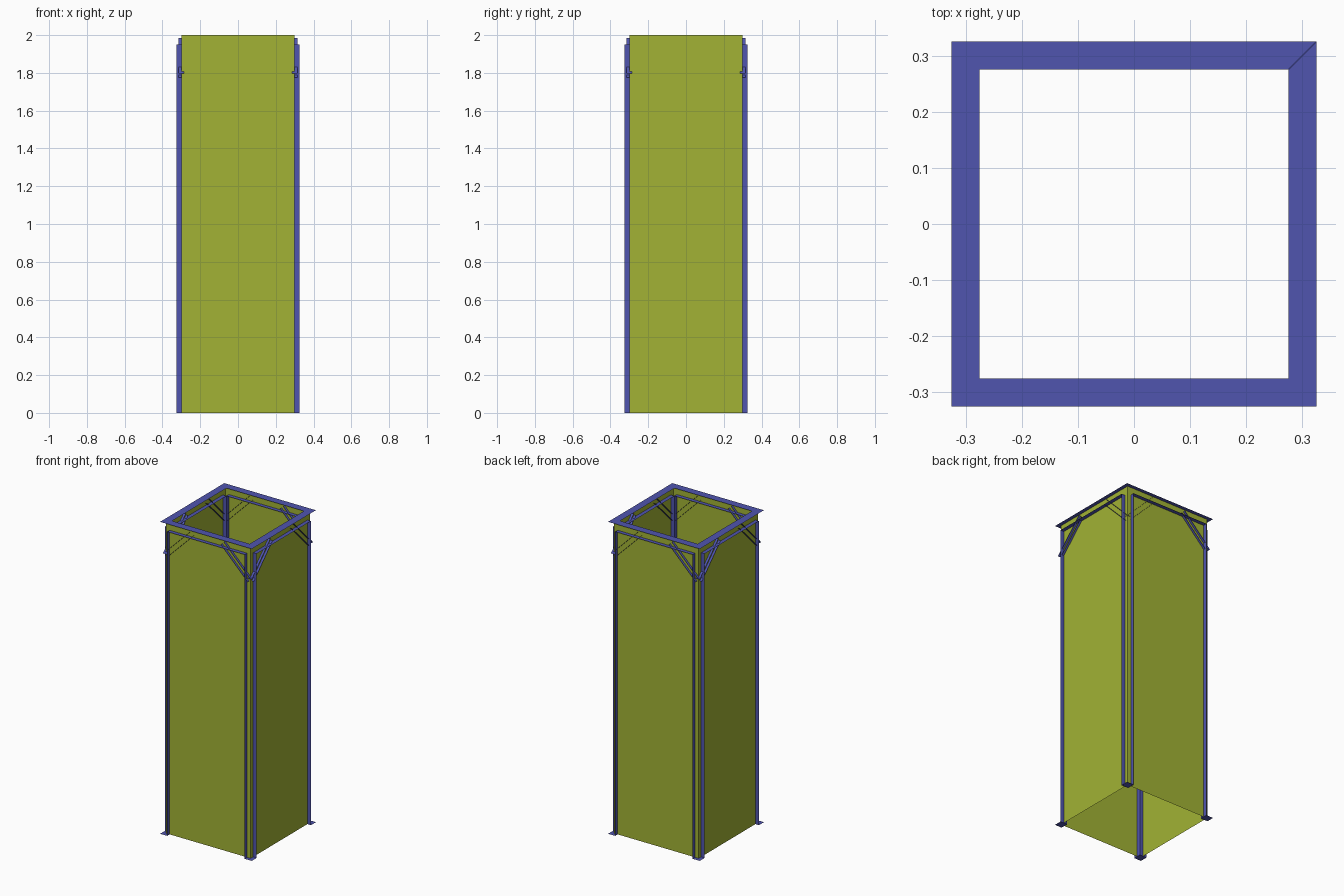
import bpy, math

if "Cube" in bpy.data.objects:
    bpy.data.objects.remove(bpy.data.objects["Cube"])

H = 2.0        # total height
MID = 0.30     # panel plane
IN, OUT = 0.275, 0.325   # frame beam inner and outer lines


def material(name, rgb):
    m = bpy.data.materials.new(name)
    m.diffuse_color = (*rgb, 1)
    m.use_nodes = True
    m.node_tree.nodes["Principled BSDF"].inputs["Base Color"].default_value = m.diffuse_color
    return m


olive = material("panel_olive", (0.36, 0.45, 0.035))
blue = material("frame_blue", (0.08, 0.09, 0.43))


def mesh(name, verts, faces, mat):
    me = bpy.data.meshes.new(name)
    me.from_pydata(verts, [], faces)
    me.materials.append(mat)
    return me


def strips(name, paths, half):
    """Sweep (x, z) paths across the depth of the front panel."""
    verts, faces = [], []
    for path in paths:
        s = len(verts)
        for x, z in path:
            verts += [(x, -MID - half, z), (x, -MID + half, z)]
        for i in range(len(path) - 1):
            k = s + 2 * i
            faces.append((k, k + 2, k + 3, k + 1))
    return mesh(name, verts, faces, blue)


# Panel sheet in the middle of the frame
panel = mesh("panel", [(-MID, -MID, 0), (MID, -MID, 0), (MID, -MID, H), (-MID, -MID, H)],
             [(0, 1, 2, 3)], olive)

# Inner faces of the two posts and the top rail
frame = strips("post_and_rail",
               [[(IN, 0), (IN, 1.95), (-IN, 1.95), (-IN, 0)]], 0.025)

# Diagonal braces: lower and upper faces, mirrored left and right
o = 0.015 * math.sqrt(0.5)
a, b = (0.30, 1.785), (0.11, 1.975)
lower = [(a[0] - o, a[1] - o), (b[0] - o, b[1] - o)]
upper = [(b[0] + o, b[1] + o), (a[0] + o, a[1] + o)]
flip = lambda p: [(-x, z) for x, z in reversed(p)]
braces = strips("corner_braces", [lower, upper, flip(lower), flip(upper)], 0.015)

# One mitred side of the flat top rim
rim = mesh("top_rim", [(-OUT, -OUT, H), (OUT, -OUT, H), (IN, -IN, H), (-IN, -IN, H)],
           [(0, 1, 2, 3)], blue)

# Square foot under one corner post
foot = mesh("foot", [(IN, -OUT, 0), (IN, -IN, 0), (OUT, -IN, 0), (OUT, -OUT, 0)],
            [(0, 1, 2, 3)], blue)

# Repeat every part around the four sides
for i, side in enumerate(("front", "right", "back", "left")):
    for me in (panel, frame, braces, rim, foot):
        ob = bpy.data.objects.new(f"{side}_{me.name}", me)
        ob.rotation_euler.z = i * math.pi / 2
        bpy.context.collection.objects.link(ob)
